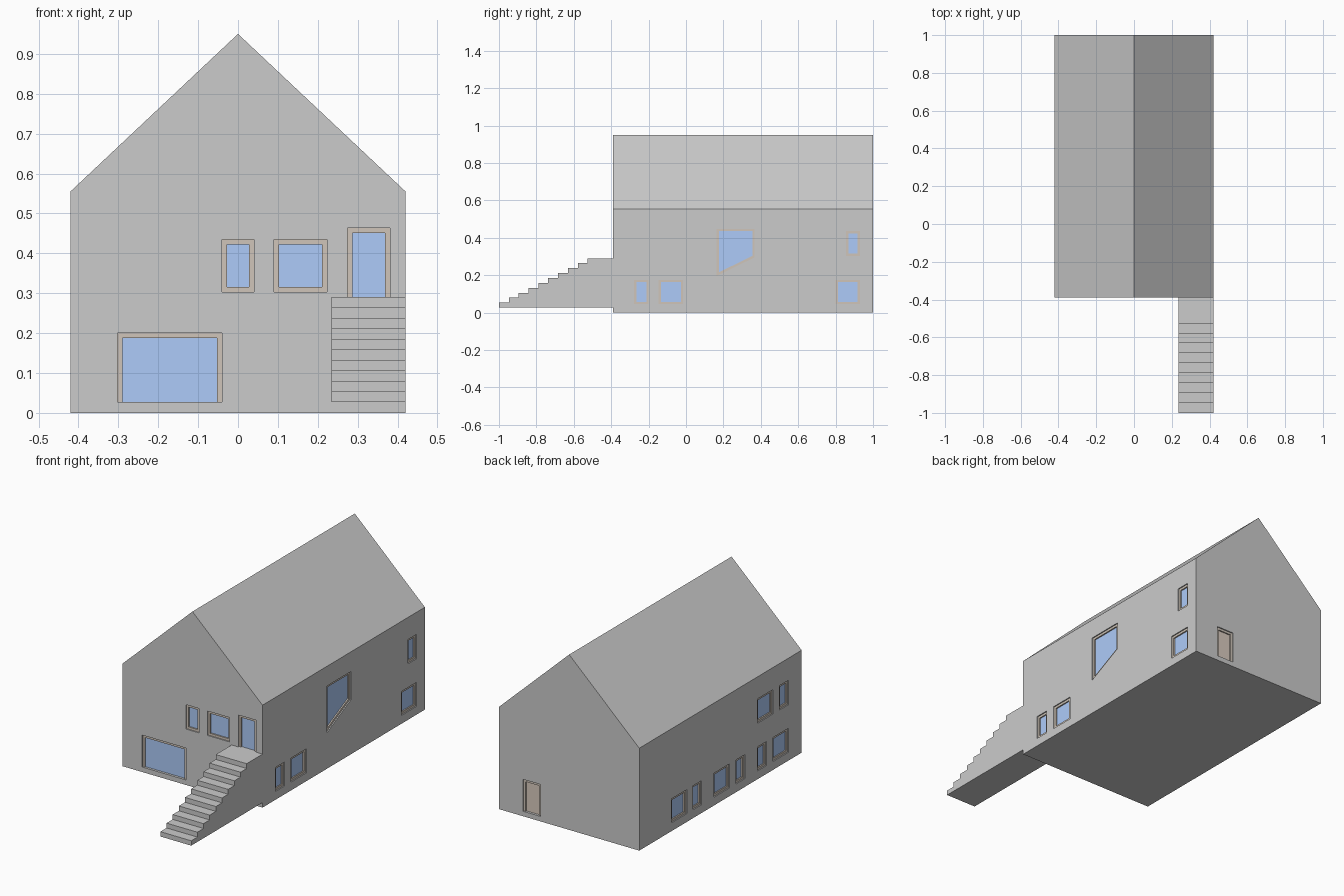
import bpy, bmesh
from mathutils import Vector

if "Cube" in bpy.data.objects:
    bpy.data.objects.remove(bpy.data.objects["Cube"])

HALF, FRONT, BACK = 0.42, -0.39, 1.0      # house footprint
EAVE, RIDGE = 0.555, 0.95
FRAME, SET_BACK, GLASS_BACK, DEEP = 0.0125, 0.006, 0.013, 0.03

# wall-plane coordinates (u, z) and outward distance d to world space
WALLS = {
    "front": lambda u, z, d: (u, FRONT - d, z),
    "back": lambda u, z, d: (u, BACK + d, z),
    "right": lambda u, z, d: (HALF + d, u, z),
    "left": lambda u, z, d: (-HALF - d, u, z),
}


def material(name, rgb):
    m = bpy.data.materials.new(name)
    m.diffuse_color = (*rgb, 1)
    m.use_nodes = True
    m.node_tree.nodes["Principled BSDF"].inputs["Base Color"].default_value = m.diffuse_color
    return m


def finish(name, bm, mat=None):
    bmesh.ops.recalc_face_normals(bm, faces=bm.faces[:])
    me = bpy.data.meshes.new(name)
    bm.to_mesh(me)
    bm.free()
    ob = bpy.data.objects.new(name, me)
    bpy.context.collection.objects.link(ob)
    if mat:
        me.materials.append(mat)
    return ob


def add_prism(bm, pts, place, d0, d1):
    a = [bm.verts.new(place(u, z, d0)) for u, z in pts]
    b = [bm.verts.new(place(u, z, d1)) for u, z in pts]
    bm.faces.new(a)
    bm.faces.new(b[::-1])
    for i in range(len(pts)):
        j = (i + 1) % len(pts)
        bm.faces.new((a[i], a[j], b[j], b[i]))


def inset(pts, widths):
    """Offset each edge of a counter-clockwise outline inwards."""
    lines = []
    for i, p in enumerate(pts):
        p, q = Vector(p), Vector(pts[(i + 1) % len(pts)])
        t = (q - p).normalized()
        lines.append((p + Vector((-t.y, t.x)) * widths[i], t))
    out = []
    for i, (p, t) in enumerate(lines):
        q, s = lines[i - 1]
        k = (q - p).cross(s) / t.cross(s)
        out.append(tuple(p + t * k))
    return out


def add_frame(bm, outer, inner, widths, place):
    rings = [[bm.verts.new(place(u, z, d)) for u, z in loop] for loop, d in
             ((outer, -SET_BACK), (inner, -SET_BACK), (inner, -DEEP), (outer, -DEEP))]
    n = len(outer)
    for i in range(n):
        j = (i + 1) % n
        if widths[i]:
            for a, b in zip(rings, rings[1:] + rings[:1]):
                bm.faces.new((a[i], a[j], b[j], b[i]))
        else:                              # open threshold: cap both jambs
            bm.faces.new([r[i] for r in rings])
            bm.faces.new([r[j] for r in rings])


def rect(u0, u1, z0, z1):
    return [(u0, z0), (u1, z0), (u1, z1), (u0, z1)]


brown = material("frame_brown", (0.63, 0.56, 0.49))
tan = material("door_tan", (0.70, 0.60, 0.52))
blue = material("glass_blue", (0.42, 0.60, 0.95))
stone = material("stair_stone", (0.90, 0.90, 0.87))

# openings: wall, outline, kind
LOW, HIGH = (0.045, 0.175), (0.303, 0.435)
openings = [
    ("front", rect(-0.04, 0.04, *HIGH), "window"),
    ("front", rect(0.09, 0.223, *HIGH), "window"),
    ("front", rect(0.275, 0.381, 0.29, 0.463), "glass_door"),
    ("front", rect(-0.302, -0.04, 0.027, 0.2), "glass_door"),
    ("back", rect(0.172, 0.278, 0.027, 0.2), "door"),
    ("right", [(0.163, 0.195), (0.367, 0.295), (0.367, 0.448), (0.163, 0.448)], "window"),
]
for u0, u1, zs in ((-0.277, -0.2, LOW), (-0.147, -0.015, LOW),
                   (0.8, 0.93, LOW), (0.855, 0.93, HIGH)):
    openings.append(("right", rect(u0, u1, *zs), "window"))
for u0, u1, zs in ((0.593, 0.725, LOW), (0.465, 0.542, LOW), (0.226, 0.358, LOW),
                   (0.096, 0.173, LOW), (-0.09, -0.013, LOW), (-0.277, -0.145, LOW),
                   (-0.145, -0.013, HIGH), (-0.277, -0.2, HIGH)):
    openings.append(("left", rect(u0, u1, *zs), "window"))

# house body: gabled profile extruded front to back
bm = bmesh.new()
gable = [(-HALF, 0), (HALF, 0), (HALF, EAVE), (0, RIDGE), (-HALF, EAVE)]
add_prism(bm, gable, WALLS["front"], 0, FRONT - BACK)
house = finish("house_body", bm)

# frames and panes, plus the recess cutter
cut = bmesh.new()
for n, (wall, pts, kind) in enumerate(openings, 1):
    place = WALLS[wall]
    widths = [FRAME] * 4
    if kind != "window":
        widths[0] = 0
    inner = inset(pts, widths)
    add_prism(cut, pts, place, -DEEP, 0.02)
    bm = bmesh.new()
    add_frame(bm, pts, inner, widths, place)
    finish(f"{wall}_{kind}_frame_{n}", bm, brown)
    bm = bmesh.new()
    add_prism(bm, inner, place, -DEEP, -GLASS_BACK)
    finish(f"{wall}_{kind}_pane_{n}", bm, tan if kind == "door" else blue)

cutter = finish("opening_cutter", cut)
cutter.hide_render = True
mod = house.modifiers.new("openings", "BOOLEAN")
mod.operation = "DIFFERENCE"
mod.solver = "EXACT"
mod.object = cutter
bpy.context.view_layer.objects.active = house
house.select_set(True)
bpy.ops.object.modifier_apply(modifier=mod.name)
bpy.data.objects.remove(cutter)

# front stairs: stepped side profile with a landing at the top
STEPS, RUN, RISE, BASE = 10, 0.0527, 0.0263, 0.027
profile = [(FRONT, BASE), (-1, BASE)]
for i in range(STEPS):
    y, z = -1 + i * RUN, BASE + (i + 1) * RISE
    profile += [(y, z), (y + RUN if i < STEPS - 1 else FRONT, z)]
bm = bmesh.new()
add_prism(bm, profile, WALLS["right"], 0.235 - HALF, 0)
finish("front_stairs", bm, stone)
